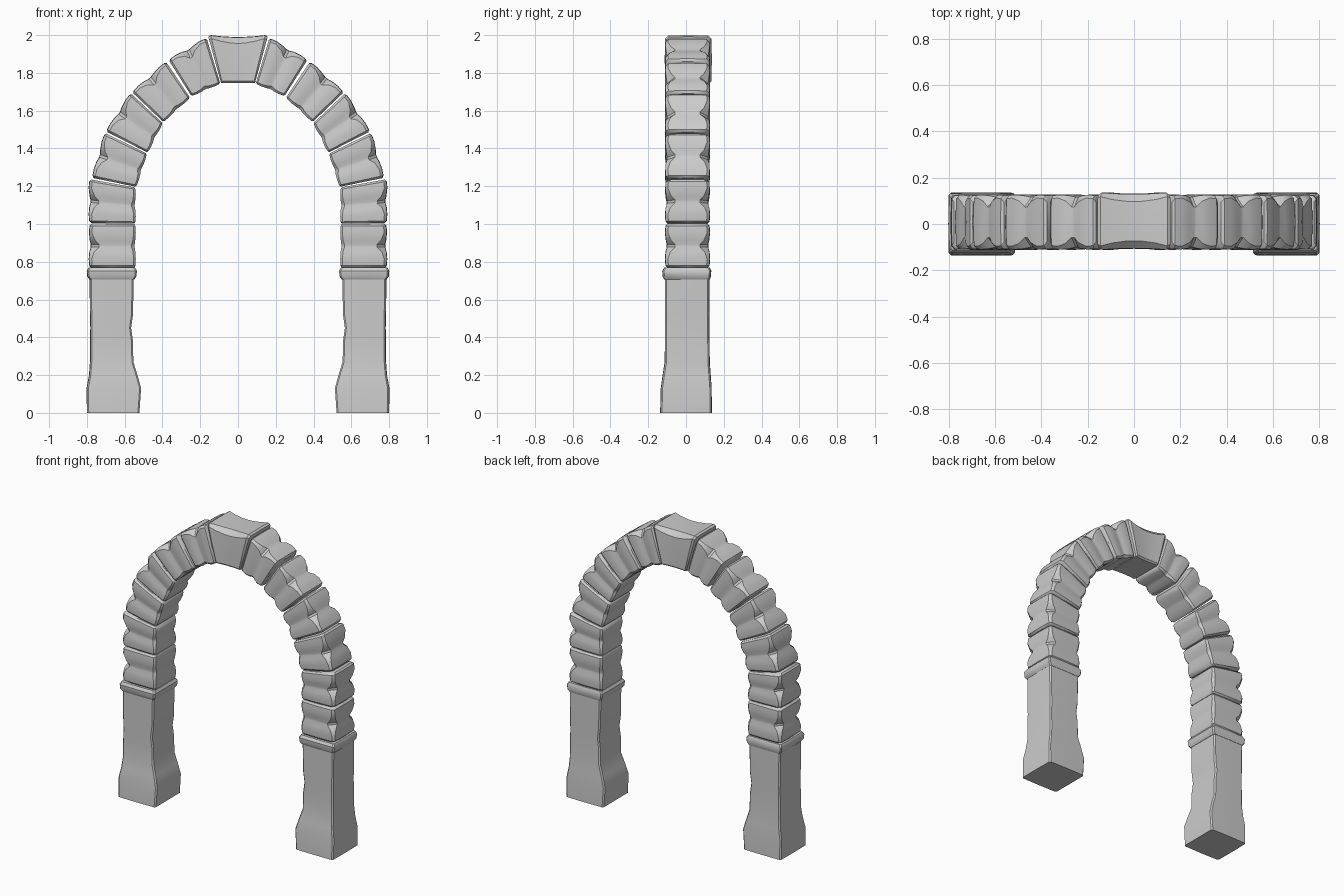
import bpy
import bmesh
import math
from mathutils import Vector

cube = bpy.data.objects.get("Cube")
if cube:
    bpy.data.objects.remove(cube, do_unlink=True)

stone = bpy.data.materials.new("pale grey stone")
stone.use_nodes = True
GREY = (0.6, 0.6, 0.6, 1)
stone.diffuse_color = GREY
stone.node_tree.nodes["Principled BSDF"].inputs["Base Color"].default_value = GREY
stone.node_tree.nodes["Principled BSDF"].inputs["Roughness"].default_value = 0.9


def ring(inner, outer, front, back, cut_in, cut_out):
    """Chamfered rectangle between an inner and outer point, as (x, z)."""
    a, b = Vector(inner), Vector(outer)
    width = (b - a).length
    corners = [(cut_in, front), (width / 2, front - 0.002), (width - cut_out, front),
               (width, front + cut_out), (width + 0.002, (front + back) / 2),
               (width, back - cut_out), (width - cut_out, back),
               (width / 2, back + 0.002), (cut_in, back),
               (0, back - cut_in), (0, front + cut_in)]
    points = []
    for u, y in corners:
        p = a.lerp(b, u / width)
        points.append((p.x, y, p.y))
    return points


def loft(name, rings, side, angle=35):
    """Skin a stack of rings, close both ends and place it on one side."""
    bm = bmesh.new()
    loops = [[bm.verts.new((x * side, y, z)) for x, y, z in r] for r in rings]
    n = len(loops[0])
    for low, high in zip(loops, loops[1:]):
        for i in range(n):
            j = (i + 1) % n
            bm.faces.new((low[i], low[j], high[j], high[i]))
    bm.faces.new(loops[0])
    bm.faces.new(loops[-1])
    bmesh.ops.recalc_face_normals(bm, faces=bm.faces)
    mesh = bpy.data.meshes.new(name)
    bm.to_mesh(mesh)
    bm.free()
    mesh.materials.append(stone)
    obj = bpy.data.objects.new(name, mesh)
    bpy.context.collection.objects.link(obj)
    bpy.ops.object.select_all(action='DESELECT')
    obj.select_set(True)
    bpy.context.view_layer.objects.active = obj
    bpy.ops.object.shade_smooth_by_angle(angle=math.radians(angle))
    return obj


# Height along a block, swelling, chipping of the outer corners
LOBES = [(0, -0.01, 0.02), (0.05, 0, 0.014), (0.2, 0.003, 0.014), (0.36, 0, 0.024),
         (0.47, -0.007, 0.042), (0.53, -0.007, 0.042), (0.62, -0.002, 0.026),
         (0.8, 0.003, 0.014), (0.95, 0, 0.014), (1, -0.01, 0.02)]


def block(name, low, high, side, front=-0.107, back=0.123):
    """Weathered two-lobed stone between two inner/outer edges."""
    rings = []
    for t, swell, chip in LOBES:
        a = Vector(low[0]).lerp(Vector(high[0]), t)
        b = Vector(low[1]).lerp(Vector(high[1]), t)
        out = (b - a).normalized() * swell
        rings.append(ring(a - out * 0.6, b + out, front - swell, back + swell,
                          0.008 + chip * 0.2, chip))
    loft(name, rings, side)


# Pillar rows: z, inner x, outer x, front y, back y
PILLAR = [(0, 0.522, 0.798, -0.135, 0.135), (0.13, 0.513, 0.8, -0.132, 0.134),
          (0.2, 0.532, 0.787, -0.122, 0.129), (0.27, 0.554, 0.782, -0.111, 0.124),
          (0.38, 0.556, 0.782, -0.11, 0.123), (0.45, 0.566, 0.78, -0.11, 0.122),
          (0.52, 0.556, 0.782, -0.11, 0.123), (0.72, 0.552, 0.784, -0.11, 0.122)]
COLLAR = [(0.705, 0.55, 0.784, -0.112, 0.124), (0.722, 0.538, 0.796, -0.122, 0.13),
          (0.752, 0.535, 0.799, -0.124, 0.132), (0.769, 0.545, 0.79, -0.113, 0.124)]

# Arch stones: lower (inner, outer) edge and upper (inner, outer) edge
STONES = [
    (((0.543, 0.768), (0.786, 0.768)), ((0.543, 1.0), (0.784, 1.002))),
    (((0.543, 1.002), (0.786, 1.005)), ((0.543, 1.193), (0.786, 1.237))),
    (((0.538, 1.197), (0.772, 1.244)), ((0.482, 1.372), (0.704, 1.482))),
    (((0.478, 1.378), (0.698, 1.49)), ((0.399, 1.534), (0.568, 1.692))),
    (((0.395, 1.54), (0.56, 1.697)), ((0.254, 1.668), (0.381, 1.858))),
    (((0.246, 1.677), (0.367, 1.868)), ((0.094, 1.743), (0.166, 1.984))),
]

for side, label in ((1, "left"), (-1, "right")):
    for part, rows in (("pillar", PILLAR), ("collar", COLLAR)):
        loft(label + "_" + part,
             [ring((xi, z), (xo, z), f, b, 0.008, 0.008) for z, xi, xo, f, b in rows],
             side)
    for i, (low, high) in enumerate(STONES):
        block(f"{label}_arch_stone_{i + 1}", low, high, side)

# Keystone: a wedge sagging gently at its middle
key = []
for t in (-1, -0.92, -0.6, -0.25, 0, 0.25, 0.6, 0.92, 1):
    sag = 0.012 * (1 - t * t)
    pinch = 0.01 if abs(t) == 1 else 0
    key.append(ring((0.09 * t, 1.747), (0.157 * t, 2.0 - sag - pinch),
                    -0.112 + sag * 0.6 + pinch, 0.136 - sag * 0.6 - pinch,
                    0.01, 0.014 + sag * 1.5))
loft("keystone", key, 1)
